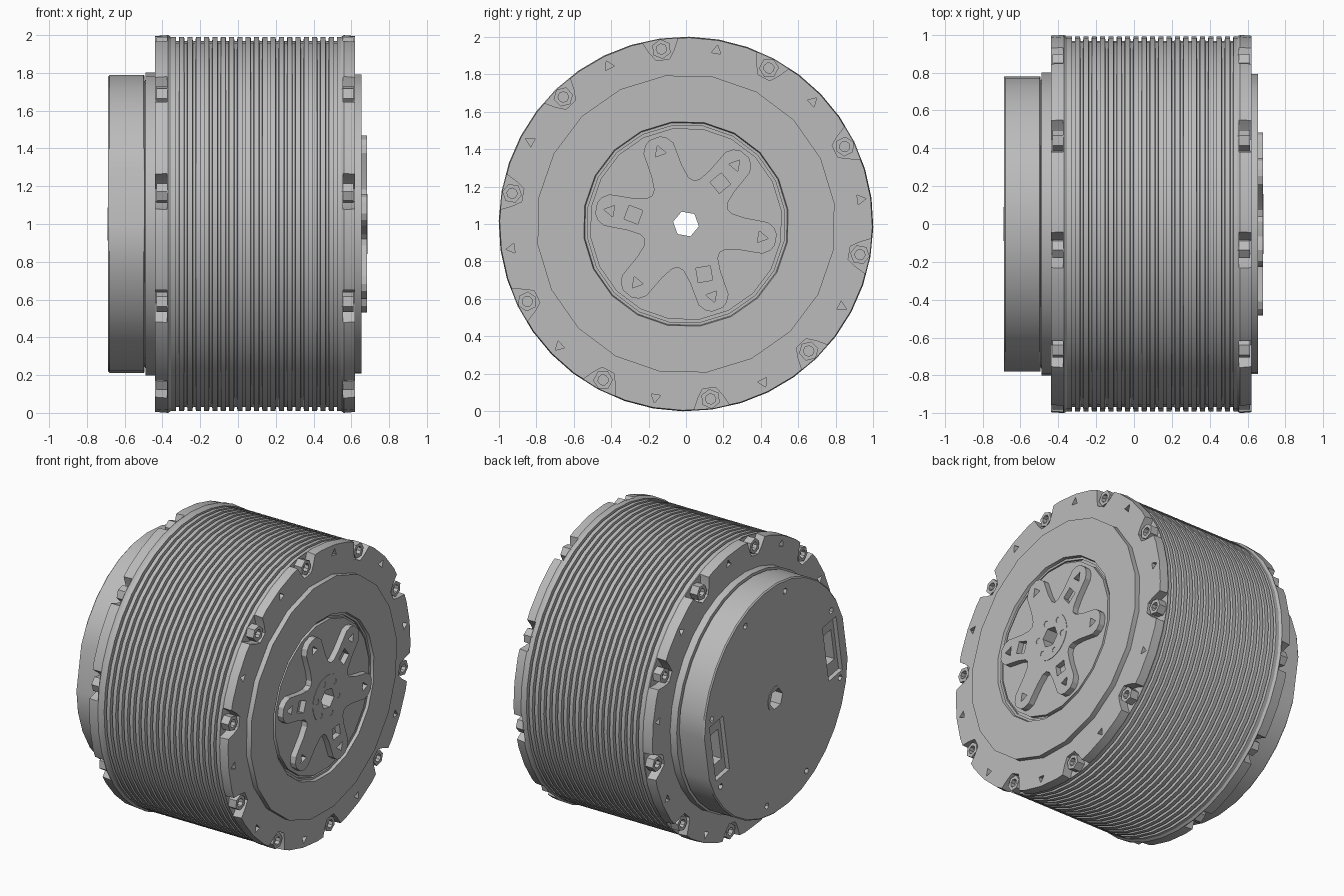
import bpy, bmesh
from math import sin, cos, pi, radians

cube = bpy.data.objects.get("Cube")
if cube:
    bpy.data.objects.remove(cube, do_unlink=True)

grey = bpy.data.materials.new("metal_grey")
grey.use_nodes = True
COLOUR = (0.5, 0.5, 0.5, 1)
grey.diffuse_color = COLOUR
grey.node_tree.nodes["Principled BSDF"].inputs["Base Color"].default_value = COLOUR

TILT = -10                      # angle of the first arm and bolt, in degrees
BOLTS = [TILT + 36 * i for i in range(10)]
ARMS = [TILT + 60 * i for i in range(6)]


def place(pts, angle):
    """Turn (radial, tangential) points about the x axis into (y, z)."""
    c, s = cos(radians(angle)), sin(radians(angle))
    return [(a * c - p * s, 1 + a * s + p * c) for a, p in pts]


def ngon(n, r, centre=0.0, phase=0.0):
    return [(centre + r * cos(2 * pi * i / n + phase), r * sin(2 * pi * i / n + phase))
            for i in range(n)]


def box(a0, a1, half):
    return [(a0, -half), (a1, -half), (a1, half), (a0, half)]


def loft(bm, rings):
    """Skin (x, yz points) rings into a closed solid."""
    loops = [[bm.verts.new((x, y, z)) for y, z in pts] for x, pts in rings]
    n = len(loops[0])
    for lo, hi in zip(loops, loops[1:]):
        for i in range(n):
            j = (i + 1) % n
            bm.faces.new((lo[i], lo[j], hi[j], hi[i]))
    bm.faces.new(loops[0][::-1])
    bm.faces.new(loops[-1])


def make(name, solids):
    bm = bmesh.new()
    for rings in solids:
        loft(bm, rings)
    bmesh.ops.recalc_face_normals(bm, faces=bm.faces)
    mesh = bpy.data.meshes.new(name)
    bm.to_mesh(mesh)
    bm.free()
    mesh.materials.append(grey)
    ob = bpy.data.objects.new(name, mesh)
    bpy.context.collection.objects.link(ob)
    return ob


def prism(pts, angle, x0, x1):
    yz = place(pts, angle)
    return [(x0, yz), (x1, yz)]


def lathe(profile, n):
    return [(x, place(ngon(n, r), TILT)) for x, r in profile]


def activate(ob):
    bpy.ops.object.select_all(action='DESELECT')
    ob.select_set(True)
    bpy.context.view_layer.objects.active = ob


def cut(ob, solids):
    tool = make("cutter", solids)
    tool.hide_render = True
    mod = ob.modifiers.new("cut", 'BOOLEAN')
    mod.operation = 'DIFFERENCE'
    mod.solver = 'EXACT'
    mod.object = tool
    activate(ob)
    bpy.ops.object.modifier_apply(modifier=mod.name)
    bpy.data.objects.remove(tool, do_unlink=True)


def finish(ob):
    activate(ob)
    bpy.ops.object.shade_smooth_by_angle(angle=radians(25))


bore = prism(ngon(6, 0.07), TILT, -1, 1)
BACK, FRONT = -0.44, 0.62

# Finned housing with a flange at each end
profile = [(BACK, 0.995), (-0.37, 1.0), (-0.355, 0.99)]
for i in range(20):
    x = -0.32 + 0.044 * i
    profile += [(x - 0.009, 0.99), (x - 0.007, 0.968), (x + 0.007, 0.968), (x + 0.009, 0.99)]
profile += [(0.545, 0.99), (0.56, 1.0), (FRONT, 0.995)]
housing = make("finned_housing", [lathe(profile, 40)])
pocket = [(0.885, -0.035), (0.93, -0.066), (1.03, -0.115),
          (1.03, 0.115), (0.93, 0.066), (0.885, 0.035)]
holes = [bore]
for a in BOLTS:
    for x0, x1 in ((BACK - 0.1, BACK + 0.065), (FRONT - 0.065, FRONT + 0.1)):
        holes.append(prism(pocket, a, x0, x1))
        holes.append(prism(ngon(3, 0.03, 0.94), a + 18, x0, x1))
cut(housing, holes)
finish(housing)

# Hexagonal bolt heads seated in the flange pockets
for side, x0, x1, lip in (("back", BACK + 0.008, BACK + 0.07, -1), ("front", FRONT - 0.07, FRONT - 0.008, 1)):
    heads = make(side + "_bolt_heads", [prism(ngon(6, 0.053, 0.943), a, x0, x1) for a in BOLTS])
    face = x1 if lip > 0 else x0
    cut(heads, [prism(ngon(8, 0.028, 0.943), a, face - 0.03, face + 0.03) for a in BOLTS])
    finish(heads)

# Front cover with a ring groove around the output plate
cover = make("front_cover", [lathe([(0.6, 0.8), (0.655, 0.8), (0.655, 0.55), (0.635, 0.545),
                                    (0.635, 0.53), (0.605, 0.53), (0.605, 0.515),
                                    (0.642, 0.515)], 20)])
cut(cover, [bore])
finish(cover)

# Six-armed output plate
outline = []
for a in ARMS:
    arm = [(0.30, -0.087), (0.43, -0.085), (0.467, -0.062), (0.487, -0.03)]
    arm += [(r, -p) for r, p in reversed(arm)]
    arm += [(r * cos(radians(t)), r * sin(radians(t))) for r, t in ((0.25, 23), (0.235, 30), (0.25, 37))]
    outline += place(arm, a)
star = make("output_star", [[(0.63, outline), (0.682, outline)]])
holes = [bore]
for i, a in enumerate(ARMS):
    holes.append(prism(ngon(3, 0.036, 0.41), a, 0.645, 0.8))
    if i % 2:
        holes.append(prism(ngon(4, 0.055, 0.285, 0.6), a, 0.645, 0.8))
cut(star, holes)
finish(star)

# Hub disc with a circle of small screw holes
hub = make("hub_disc", [lathe([(0.66, 0.16), (0.685, 0.16)], 24)])
cut(hub, [bore] + [prism(ngon(6, 0.02, 0.118), a, 0.67, 0.8) for a in ARMS])
finish(hub)

# Collar between the housing and the rear cap
collar = make("rear_collar", [lathe([(-0.497, 0.75), (-0.49, 0.765), (-0.49, 0.802), (-0.42, 0.802)], 32)])
cut(collar, [bore])
finish(collar)

# Rear cap with two flats, connector recesses and screw holes
CAP = -0.687
rings = []
for x, r in ((CAP, 0.782), (CAP + 0.008, 0.79), (-0.5, 0.79), (-0.495, 0.785)):
    pts = [(max(-0.765, min(0.765, a)), p) for a, p in ngon(32, r)]
    rings.append((x, place(pts, TILT)))
cap = make("rear_cap", [rings])
sides = (TILT, TILT + 180)
screws = [62, 98, 242, 278, 10, 190, -32, 148]
cut(cap, [bore] + [prism(box(0.55, 0.70, 0.2), a, -1, CAP + 0.03) for a in sides]
    + [prism(ngon(5, 0.022, 0.71), a, -1, CAP + 0.04) for a in screws])
cut(cap, [prism(box(0.58, 0.67, 0.11), a, -1, CAP + 0.12) for a in sides])
finish(cap)

# Raised rim around the rear bore
rim = make("rear_bore_rim", [lathe([(CAP - 0.003, 0.09), (CAP + 0.02, 0.09)], 16)])
cut(rim, [bore])
finish(rim)
